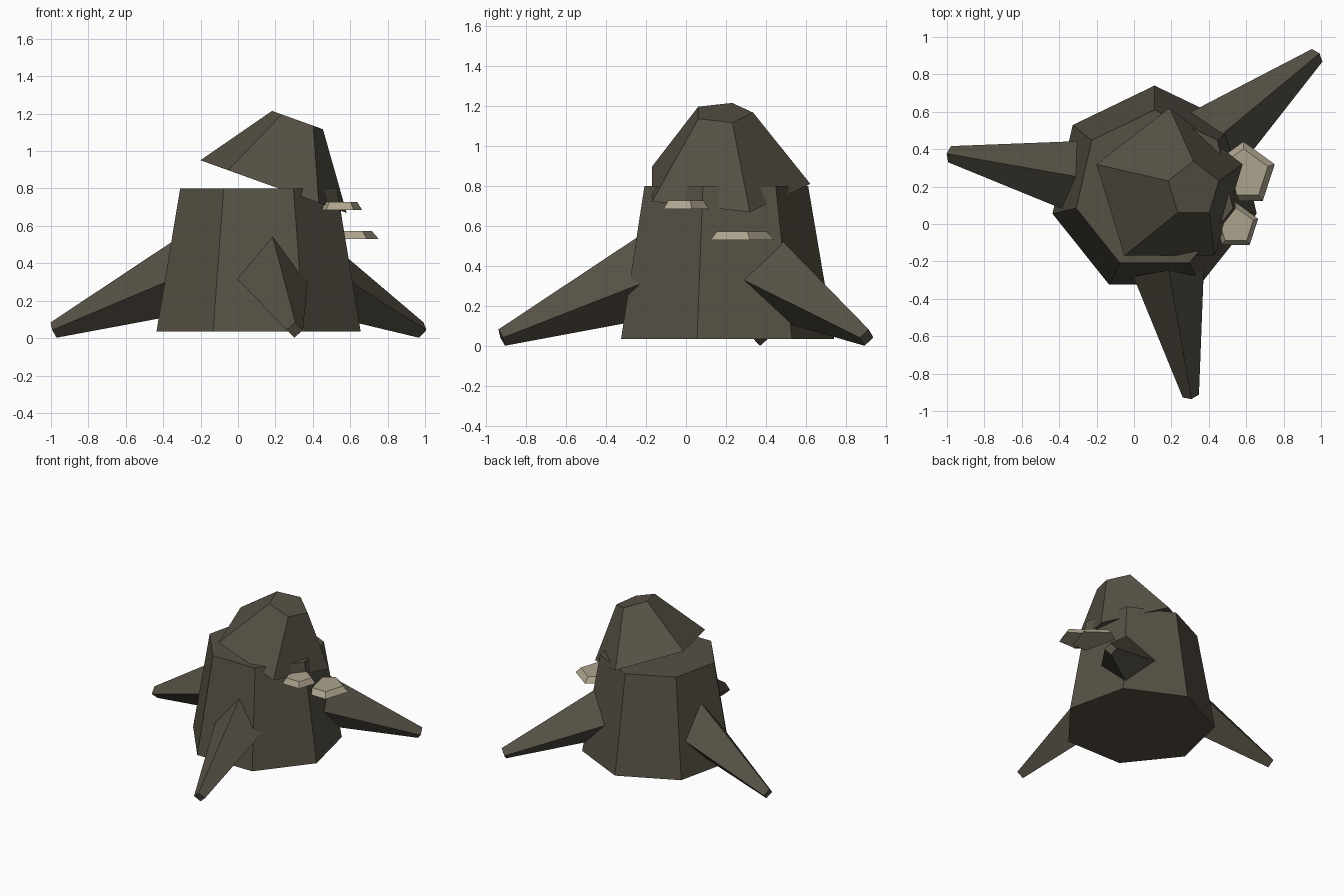
import bpy, bmesh, math
from mathutils import Matrix, Vector

if "Cube" in bpy.data.objects:
    bpy.data.objects.remove(bpy.data.objects["Cube"])


def material(name, rgb):
    m = bpy.data.materials.new(name)
    m.diffuse_color = (*rgb, 1.0)
    m.use_nodes = True
    m.node_tree.nodes["Principled BSDF"].inputs["Base Color"].default_value = m.diffuse_color
    return m


bark = material("dark bark", (0.095, 0.083, 0.060))
fungus = material("pale fungus", (0.42, 0.37, 0.27))


def frustum(name, sides, r1, r2, depth, matrix, mat):
    """Tapered flat-shaded prism from local z = 0 (r1) to z = depth (r2)."""
    bm = bmesh.new()
    bmesh.ops.create_cone(bm, cap_ends=True, segments=sides,
                          radius1=r1, radius2=r2, depth=depth)
    # put one corner on local +y whatever the primitive's start angle
    v = bm.verts[:][0].co
    turn = math.pi / 2 - math.atan2(v.y, v.x)
    bm.transform(Matrix.Rotation(turn, 4, 'Z') @ Matrix.Translation((0, 0, depth / 2)))
    bm.transform(matrix)
    bmesh.ops.recalc_face_normals(bm, faces=bm.faces)
    mesh = bpy.data.meshes.new(name)
    bm.to_mesh(mesh)
    bm.free()
    mesh.materials.append(mat)
    obj = bpy.data.objects.new(name, mesh)
    bpy.context.collection.objects.link(obj)
    return obj


CX, CY = 0.11, 0.18

# seven-sided trunk
frustum("trunk", 7, 0.56, 0.43, 0.765, Matrix.Translation((CX, CY, 0.035)), bark)

# snapped, leaning upper trunk: five-sided, tilted to the right
lean = math.atan(0.36)
frustum("broken_top", 5, 0.437, 0.152, 0.378,
        Matrix.Translation((0.19, 0.184, 0.81)) @ Matrix.Rotation(lean, 4, 'Y'), bark)

# three roots sloping out of the trunk, square section with a ridge on top
slope = math.atan(0.40)
for i, (deg, reach) in enumerate(((170, 1.113), (280, 1.117), (39.7, 1.13))):
    a = math.radians(deg)
    tip = Vector((CX + reach * math.cos(a), CY + reach * math.sin(a), 0.043))
    inward = Vector((-math.cos(a) * math.cos(slope),
                     -math.sin(a) * math.cos(slope), math.sin(slope)))
    side = Vector((-math.sin(a), math.cos(a), 0))
    up = inward.cross(side)
    rot = Matrix((side, up, inward)).transposed().to_4x4()
    frustum(f"root_{i + 1}", 4, 0.044, 0.235, 0.95, Matrix.Translation(tip) @ rot, bark)

# two shelf mushrooms on the right side
for name, x, y, z, r in (("lower_shelf_mushroom", 0.585, 0.265, 0.53, 0.176),
                         ("upper_shelf_mushroom", 0.545, -0.01, 0.685, 0.125)):
    frustum(name, 5, r, r * 0.78, 0.042, Matrix.Translation((x, y, z)), fungus)
